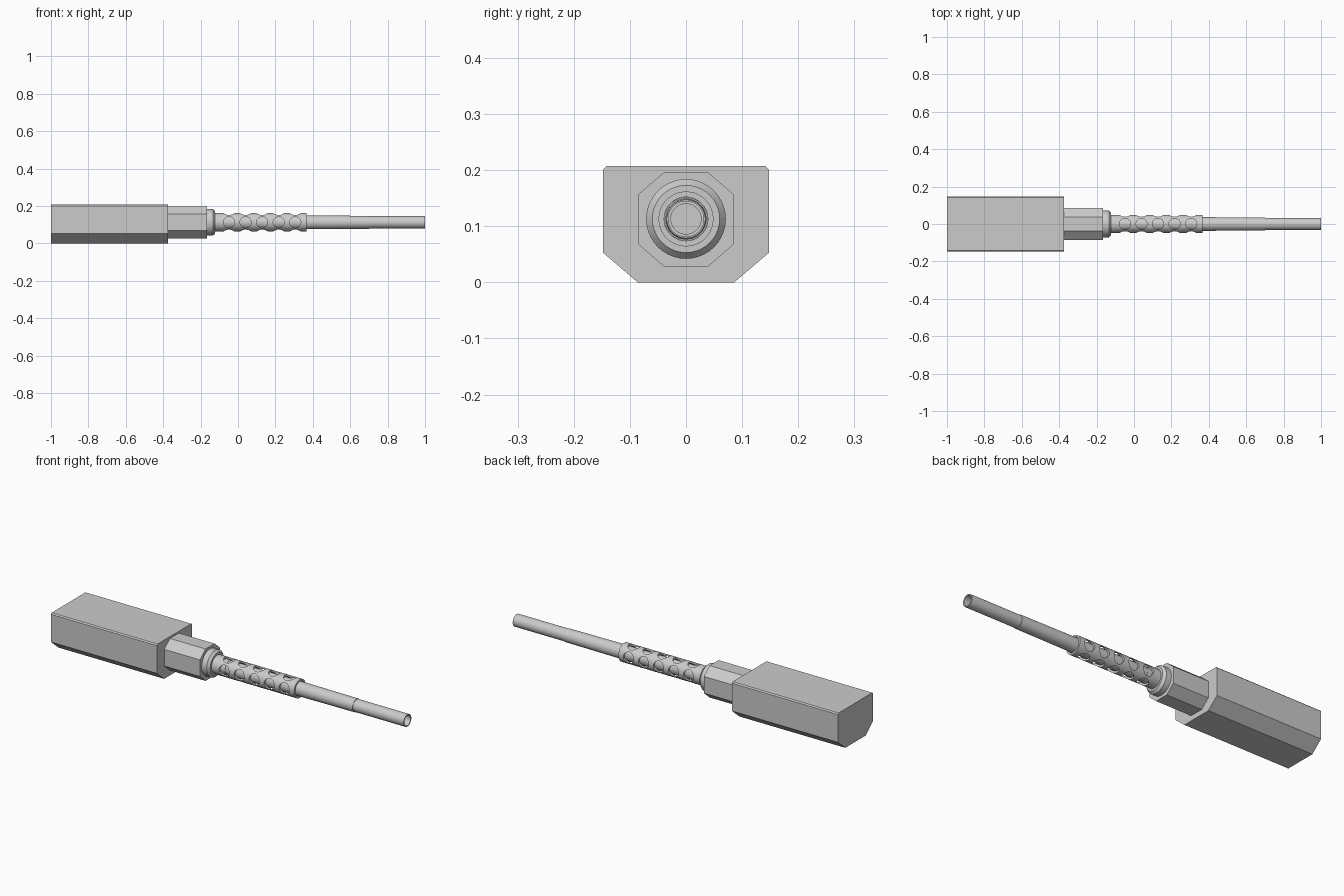
import bpy, bmesh, math
from mathutils import Matrix, Vector

if "Cube" in bpy.data.objects:
    bpy.data.objects.remove(bpy.data.objects["Cube"])

ZC = 0.113  # height of the barrel axis

grey = bpy.data.materials.new("light_grey")
grey.diffuse_color = (0.6, 0.6, 0.6, 1)
grey.use_nodes = True
grey.node_tree.nodes["Principled BSDF"].inputs["Base Color"].default_value = grey.diffuse_color


def finish(name, bm, smooth=False):
    bmesh.ops.recalc_face_normals(bm, faces=bm.faces)
    me = bpy.data.meshes.new(name)
    bm.to_mesh(me)
    bm.free()
    me.materials.append(grey)
    ob = bpy.data.objects.new(name, me)
    bpy.context.collection.objects.link(ob)
    if smooth:
        shade(ob)
    return ob


def shade(ob):
    bpy.ops.object.select_all(action='DESELECT')
    ob.select_set(True)
    bpy.context.view_layer.objects.active = ob
    bpy.ops.object.shade_smooth_by_angle(angle=math.radians(30))


def prism(name, half, x0, x1):
    """Extrude a left-right mirrored (y, z) outline along x."""
    outline = half + [(-y, z) for y, z in reversed(half)]
    bm = bmesh.new()
    face = bm.faces.new([bm.verts.new((x0, y, z)) for y, z in outline])
    geo = bmesh.ops.extrude_face_region(bm, geom=[face])["geom"]
    verts = [v for v in geo if isinstance(v, bmesh.types.BMVert)]
    bmesh.ops.translate(bm, verts=verts, vec=(x1 - x0, 0, 0))
    return finish(name, bm)


def lathe(name, profile, n=40, closed=False):
    """Spin an (x, radius) profile round the barrel axis."""
    bm = bmesh.new()
    rings = []
    for x, r in profile:
        rings.append([bm.verts.new((x, r * math.cos(2 * math.pi * i / n),
                                    ZC + r * math.sin(2 * math.pi * i / n)))
                      for i in range(n)])
    pairs = list(zip(rings, rings[1:]))
    if closed:
        pairs.append((rings[-1], rings[0]))
    for a, b in pairs:
        for i in range(n):
            j = (i + 1) % n
            bm.faces.new((a[i], a[j], b[j], b[i]))
    if not closed:
        bm.faces.new(rings[0])
        bm.faces.new(rings[-1])
    return finish(name, bm, True)


# Large rear housing with sloped lower edges
prism("rear_housing", [(0.086, 0), (0.148, 0.053), (0.148, 0.201), (0.142, 0.207)],
      -1.0, -0.375)

# Eight-sided neck
prism("octagonal_neck", [(0.038, 0.027), (0.085, 0.068), (0.085, 0.157), (0.038, 0.197)],
      -0.376, -0.165)

# Chamfered collar in front of the neck
lathe("collar", [(-0.17, 0.071), (-0.135, 0.071), (-0.122, 0.06)])

# Barrel with a slight taper and an open bore
lathe("barrel", [(-0.13, 0.0385), (-0.05, 0.0385), (-0.05, 0.0365), (0.37, 0.0365),
                 (0.70, 0.0345), (0.70, 0.0325), (1.0, 0.0325), (1.0, 0.027),
                 (0.88, 0.027)])

# Perforated sleeve round the barrel
sleeve = lathe("perforated_sleeve", [(-0.124, 0.049), (0.365, 0.049),
                                     (0.365, 0.039), (-0.124, 0.039)], closed=True)
for axis in ((1, 0, 0), (0, 0, 1)):
    bm = bmesh.new()
    turn = Matrix.Rotation(math.pi / 2, 4, 'X') if axis[0] else Matrix.Identity(4)
    for i in range(5):
        pos = Matrix.Translation(Vector((-0.048 + 0.0885 * i, 0, ZC)))
        bmesh.ops.create_cone(bm, cap_ends=True, segments=24, radius1=0.03,
                              radius2=0.03, depth=0.2, matrix=pos @ turn)
    cutter = finish("hole_cutter", bm)
    cutter.hide_render = True
    mod = sleeve.modifiers.new("holes", 'BOOLEAN')
    mod.operation = 'DIFFERENCE'
    mod.solver = 'EXACT'
    mod.object = cutter
    bpy.context.view_layer.objects.active = sleeve
    bpy.ops.object.modifier_apply(modifier=mod.name)
    bpy.data.objects.remove(cutter, do_unlink=True)
shade(sleeve)
